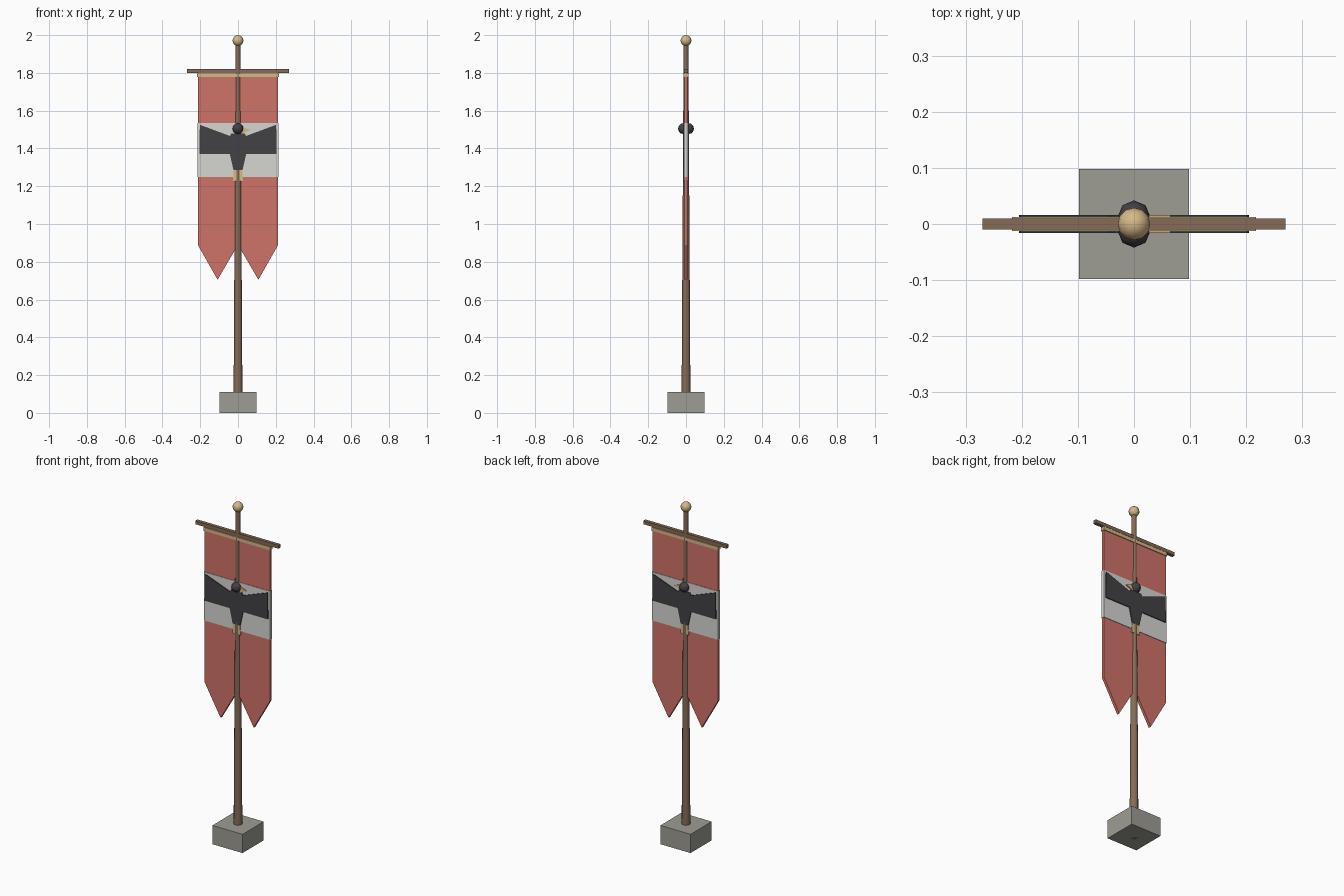
import bpy, bmesh
from math import radians

cube = bpy.data.objects.get("Cube")
if cube:
    bpy.data.objects.remove(cube, do_unlink=True)


def material(name, r, g, b):
    mat = bpy.data.materials.new(name)
    mat.use_nodes = True
    mat.diffuse_color = (r, g, b, 1)
    mat.node_tree.nodes["Principled BSDF"].inputs["Base Color"].default_value = (r, g, b, 1)
    return mat


RED = material("red_cloth", 0.62, 0.17, 0.14)
WHITE = material("white_cloth", 0.67, 0.67, 0.65)
BLACK = material("charcoal", 0.055, 0.055, 0.062)
GOLD = material("pale_gold", 0.66, 0.49, 0.24)
WOOD = material("brown_wood", 0.24, 0.15, 0.095)
STONE = material("grey_stone", 0.34, 0.335, 0.295)


def box(name, half_x, half_y, z0, z1, mat):
    bpy.ops.mesh.primitive_cube_add(size=2, location=(0, 0, (z0 + z1) / 2))
    ob = bpy.context.object
    ob.name = name
    ob.scale = (half_x, half_y, (z1 - z0) / 2)
    ob.data.materials.append(mat)
    return ob


def plate(name, outline, y0, y1, mat):
    """Extrude an x-z outline from y0 to y1."""
    bm = bmesh.new()
    face = bm.faces.new([bm.verts.new((x, y0, z)) for x, z in outline])
    moved = bmesh.ops.extrude_face_region(bm, geom=[face])["geom"]
    bmesh.ops.translate(bm, vec=(0, y1 - y0, 0),
                        verts=[v for v in moved if isinstance(v, bmesh.types.BMVert)])
    bmesh.ops.recalc_face_normals(bm, faces=bm.faces)
    mesh = bpy.data.meshes.new(name)
    bm.to_mesh(mesh)
    bm.free()
    ob = bpy.data.objects.new(name, mesh)
    bpy.context.collection.objects.link(ob)
    mesh.materials.append(mat)
    return ob


def ball(name, radius, y, z, segments, rings, mat):
    bpy.ops.mesh.primitive_uv_sphere_add(segments=segments, ring_count=rings,
                                         radius=radius, location=(0, y, z))
    ob = bpy.context.object
    ob.name = name
    ob.data.materials.append(mat)
    bpy.ops.object.shade_smooth_by_angle(angle=radians(50))
    return ob


def mirrored(half):
    """Complete a right-hand outline with its left-hand copy."""
    return half + [(-x, z) for x, z in reversed(half) if x]


# Stone foot, tapered pole, finial and crossbar
box("base", 0.098, 0.098, 0, 0.11, STONE)
bpy.ops.mesh.primitive_cone_add(vertices=12, radius1=0.024, radius2=0.0125,
                                depth=1.95, location=(0, 0, 0.975))
pole = bpy.context.object
pole.name = "pole"
pole.data.materials.append(WOOD)
bpy.ops.object.shade_smooth_by_angle(angle=radians(40))
ball("finial", 0.029, 0, 1.971, 12, 8, GOLD)
box("crossbar", 0.27, 0.01, 1.80, 1.82, WOOD)

# Swallow-tailed cloth with its bands
cloth = mirrored([(0, 1.80), (0.213, 1.80), (0.213, 0.89), (0.108, 0.705), (0, 0.89)])
plate("banner", cloth, -0.008, 0.008, RED)
box("white_band", 0.215, 0.0105, 1.25, 1.535, WHITE)
box("gold_trim", 0.217, 0.0125, 1.777, 1.797, GOLD)

# Bird emblem on both faces of the cloth
bird = mirrored([(0, 1.48), (0.035, 1.48), (0.042, 1.466), (0.202, 1.525),
                 (0.205, 1.37), (0.043, 1.37), (0.024, 1.285), (0, 1.285)])
claws = mirrored([(0, 1.29), (0.022, 1.29), (0.027, 1.227), (0, 1.227)])
beak = [(0.018, 1.515), (0.065, 1.498), (0.02, 1.478)]
for side, s in (("front", -1), ("back", 1)):
    plate(side + "_bird_body", bird, s * 0.009, s * 0.0163, BLACK)
    plate(side + "_bird_claws", claws, s * 0.009, s * 0.014, GOLD)
    plate(side + "_bird_beak", beak, s * 0.009, s * 0.0163, GOLD)
    ball(side + "_bird_head", 0.029, s * 0.013, 1.505, 8, 6, BLACK)
